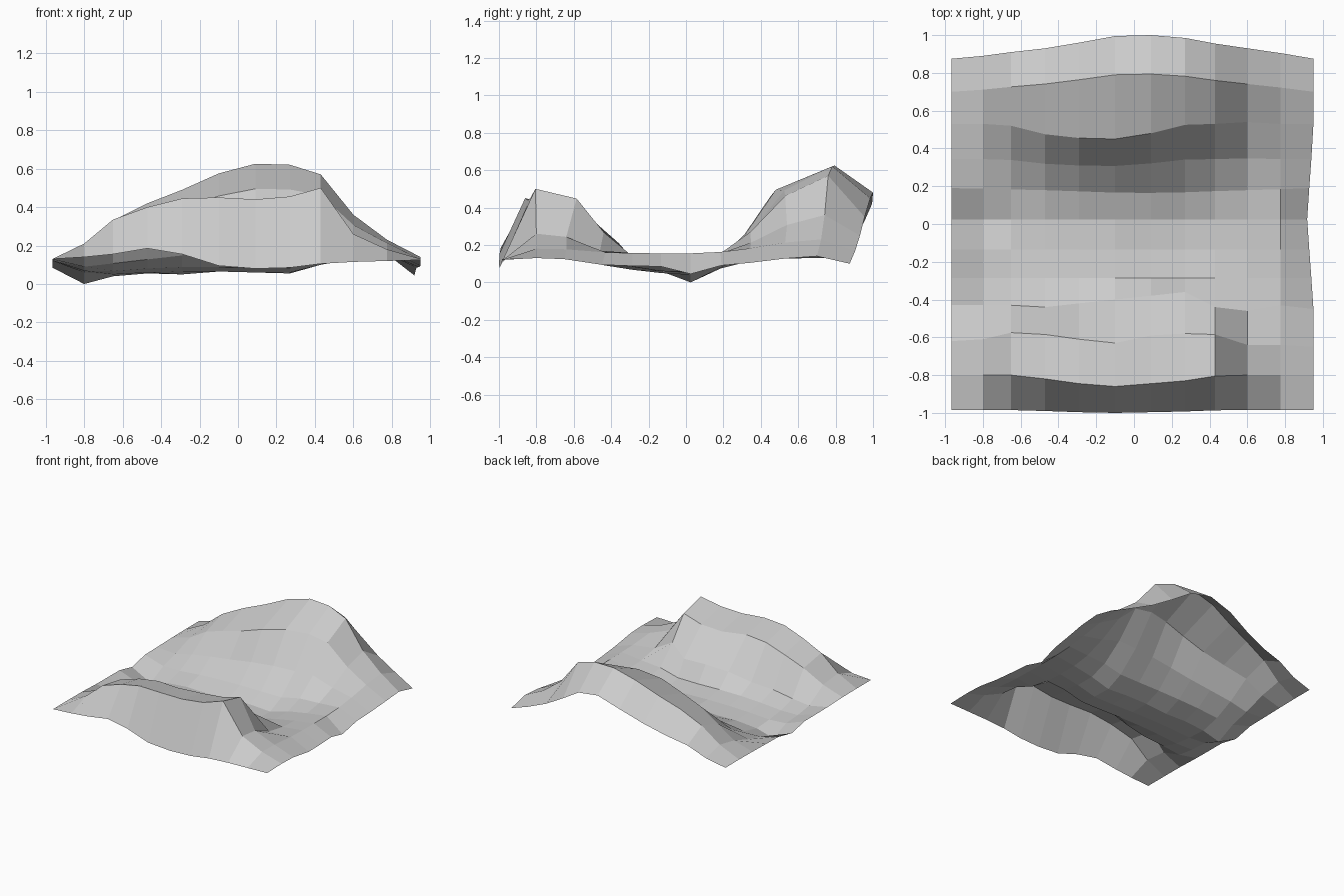
import bpy, bmesh

# Column positions across the sheet
X = [-.965, -.80, -.65, -.47, -.29, -.10, .09, .27, .43, .60, .775, .95]

# Long profiles (height along x)
floor = [.12, .06, .05, .06, .065, .065, .06, .06, .10, .13, .155, .085]
dip = [.085, .0, .04, .055, .05, .065, .065, .055, .10, .13, .155, .045]
front_edge = [.13, .14, .155, .185, .155, .095, .08, .085, .105, .115, .12, .125]
front_crest = [.13, .21, .335, .40, .445, .45, .44, .455, .50, .26, .18, .13]
back_crest = [.13, .21, .33, .42, .49, .575, .625, .62, .57, .36, .23, .14]
back_edge = [.13, .17, .24, .28, .34, .42, .48, .45, .35, .25, .17, .10]
foot = [.2, .2, .2, .2, .22, .32, .38, .38, .42, .3, .2, .2]   # foot of front ridge

# Bowing of the crests and edges in plan
front_bow = [0, 0, 0, .02, .045, .06, .045, .03, .005, 0, 0, 0]
back_bow = [0, .015, .035, .055, .085, .12, .125, .11, .08, .055, .03, 0]
front_step_y = [-.62, -.61, -.575, -.585, -.61, -.63, -.59, -.58, -.585, -.64, -.64, -.65]
foot_y = [-.43, -.43, -.43, -.44, -.42, -.40, -.38, -.36, -.44, -.46, -.43, -.45]
back_step_y = [.53, .53, .52, .475, .455, .45, .48, .525, .53, .54, .53, .53]


def blend(crest, weight):
    return [f + (c - f) * weight for f, c in zip(floor, crest)]


# Rows from front to back: (y values, heights)
rows = [
    ([-.985 - .25 * b for b in front_bow], front_edge),
    ([-.80 - b for b in front_bow], front_crest),
    (front_step_y, blend(front_crest, .87)),
    (foot_y, [f + (c - f) * w for f, c, w in zip(floor, front_crest, foot)]),
    ([-.285] * 12, blend(front_crest, .06)),
    ([-.135] * 12, floor),
    ([.025] * 12, dip),
    ([.19 - .2 * b for b in back_bow], blend(back_crest, .10)),
    ([y * .45 + .105 for y in back_step_y], blend(back_crest, .36)),
    (back_step_y, blend(back_crest, .77)),
    ([.70 + .75 * b for b in back_bow], back_crest),
    ([.875 + b for b in back_bow], back_edge),
]

# Loft the rows into one open sheet
bm = bmesh.new()
grid = []
for r, (ys, zs) in enumerate(rows):
    pinch = 1 - .035 * max(0, 1 - abs(r - 6) / 3)      # sides narrow at mid length
    grid.append([bm.verts.new((x * pinch if c == 11 else x, y, z))
                 for c, (x, y, z) in enumerate(zip(X, ys, zs))])
for a, b in zip(grid, grid[1:]):
    for i in range(11):
        bm.faces.new((a[i], a[i + 1], b[i + 1], b[i]))
mesh = bpy.data.meshes.new("terrain_sheet")
bm.to_mesh(mesh)
bm.free()
bpy.context.collection.objects.link(bpy.data.objects.new("terrain_sheet", mesh))
